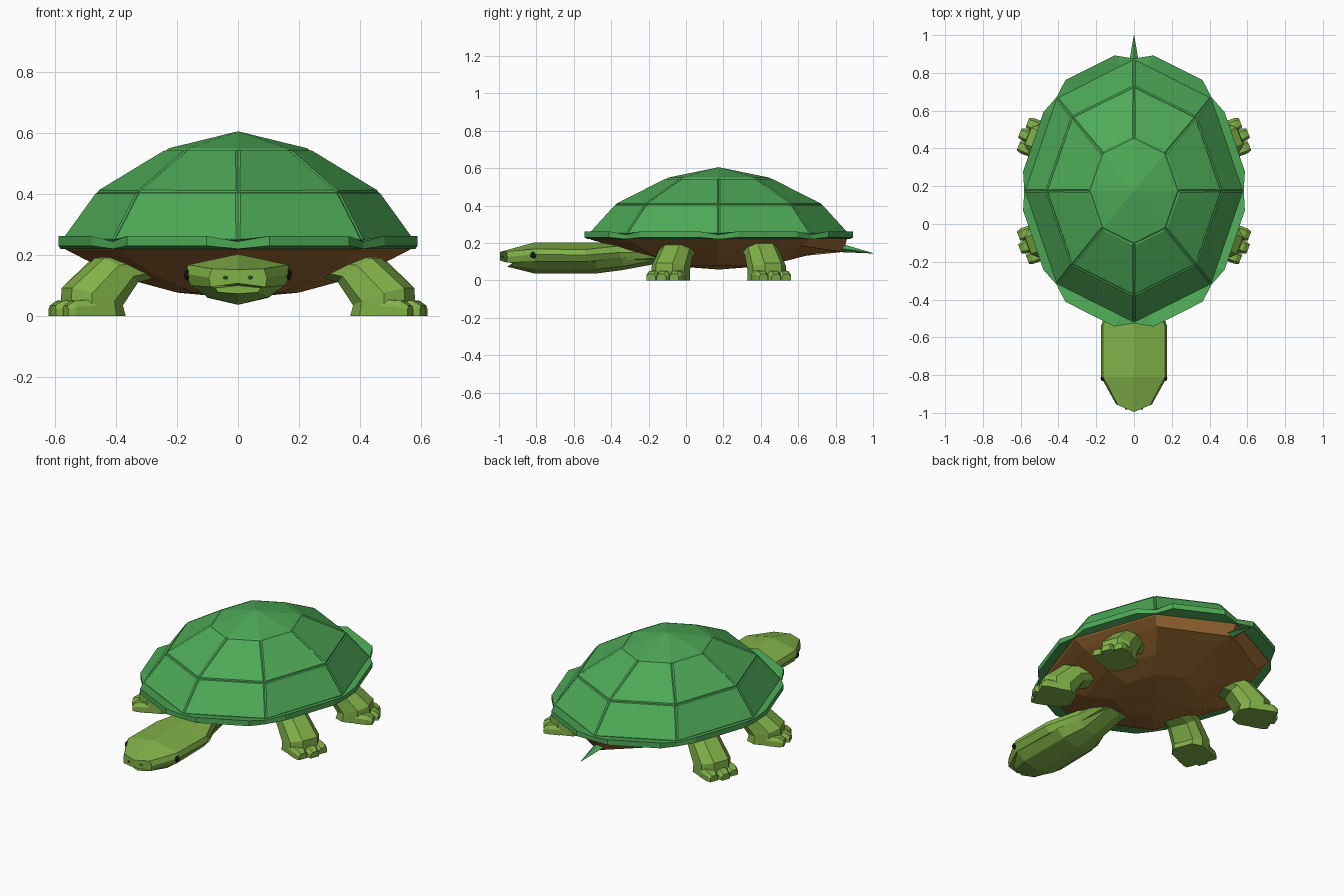
import bpy, bmesh
from math import sin, cos, pi, radians
from mathutils import Vector, Matrix

if "Cube" in bpy.data.objects:
    bpy.data.objects.remove(bpy.data.objects["Cube"])


def material(name, col):
    m = bpy.data.materials.new(name)
    m.diffuse_color = (*col, 1)
    m.use_nodes = True
    m.node_tree.nodes["Principled BSDF"].inputs["Base Color"].default_value = m.diffuse_color
    return m


SHELL = material("shell_green", (0.075, 0.40, 0.095))
SKIN = material("skin_green", (0.22, 0.44, 0.065))
BELLY = material("belly_brown", (0.35, 0.155, 0.035))
DARK = material("dark", (0.01, 0.01, 0.01))
NOSE = material("nostril_green", (0.07, 0.17, 0.03))
CY = 0.175


def finish(name, bm, mat):
    bmesh.ops.recalc_face_normals(bm, faces=bm.faces)
    me = bpy.data.meshes.new(name)
    bm.to_mesh(me)
    bm.free()
    me.materials.append(mat)
    ob = bpy.data.objects.new(name, me)
    bpy.context.collection.objects.link(ob)
    return ob


def loft_bm(rings, caps=True, closed=False):
    bm = bmesh.new()
    vs = [[bm.verts.new(p) for p in r] for r in rings]
    n = len(vs[0])
    pairs = list(zip(vs, vs[1:])) + ([(vs[-1], vs[0])] if closed else [])
    for a, b in pairs:
        for i in range(n):
            j = (i + 1) % n
            bm.faces.new((a[i], a[j], b[j], b[i]))
    if caps and not closed:
        bm.faces.new(vs[0])
        bm.faces.new(vs[-1])
    return bm, vs


def octagon(rx, ry, z):
    return [Vector((rx * cos(k * pi / 4), CY + ry * sin(k * pi / 4), z)) for k in range(8)]


# Domed shell: octagonal rings, with raised plates separated by grooves
edge = octagon(0.575, 0.695, 0.245)
bm, vs = loft_bm([edge, octagon(0.46, 0.55, 0.405), octagon(0.235, 0.28, 0.542)], caps=False)
plates = list(bm.faces)
tip = bm.verts.new((0, CY, 0.6))
cap = [bm.faces.new((vs[-1][i], vs[-1][(i + 1) % 8], tip)) for i in range(8)]
bmesh.ops.recalc_face_normals(bm, faces=bm.faces)
if cap[0].normal.z < 0:
    bmesh.ops.reverse_faces(bm, faces=bm.faces)
bmesh.ops.inset_region(bm, faces=cap, thickness=0.009, depth=0.005, use_boundary=True)
bmesh.ops.inset_individual(bm, faces=plates, thickness=0.009, depth=0.005)
finish("shell", bm, SHELL)

# Scalloped rim: each octagon side flares out, with a notch at every corner
inner, outer = [], []
for k in range(8):
    a, b = edge[k], edge[(k + 1) % 8]
    out = Vector((b.y - a.y, a.x - b.x, 0)).normalized()
    side = abs(out.x) > abs(out.y)
    push = out * (0.045 if side else 0.066)
    away = (a - Vector((0, CY, a.z))).normalized() * 0.006
    for p, o in ((a, away), (a.lerp(b, 0.18), push), (a.lerp(b, 0.82), push)):
        inner.append(p)
        outer.append(p + o)


def level(pts, z, notch=0.0):
    return [Vector((p.x, p.y, z - (notch if i % 3 == 0 else 0))) for i, p in enumerate(pts)]


bm, _ = loft_bm([level(inner, 0.25), level(outer, 0.262, 0.018),
                 level(outer, 0.23, 0.01), level(inner, 0.22)], closed=True)
finish("shell_rim", bm, SHELL)

# Belly: shallow inverted dome with a low rear lip
lip = octagon(0.5, 0.62, 0.185)
lip[2] += Vector((0, 0.045, -0.033))
lip[6].z = 0.2
mid = octagon(0.34, 0.42, 0.115)
mid[2] += Vector((0, 0.12, 0.035))
mid[6].z = 0.145
bm, vs = loft_bm([octagon(0.575, 0.695, 0.235), octagon(0.565, 0.685, 0.218), lip, mid,
                  octagon(0.2, 0.25, 0.077)], caps=False)
low = bm.verts.new((0, CY, 0.058))
for i in range(8):
    bm.faces.new((vs[-1][i], vs[-1][(i + 1) % 8], low))
finish("belly", bm, BELLY)


# Head and jaw: half sections of (x, z), mirrored across the centre
def section(y, half, sweep=0.0):
    right = [Vector((x, y + sweep * x, z)) for x, z in half]
    left = [Vector((-p.x, p.y, p.z)) for p in reversed(right) if p.x > 0]
    return right + left


head = [
    section(-0.995, [(0, 0.152), (0.085, 0.155), (0.095, 0.125), (0.09, 0.095), (0, 0.107)], 0.42),
    section(-0.81, [(0, 0.203), (0.163, 0.168), (0.175, 0.14), (0.155, 0.10), (0, 0.09)]),
    section(-0.54, [(0, 0.203), (0.165, 0.165), (0.175, 0.135), (0.15, 0.10), (0, 0.08)]),
    section(-0.35, [(0, 0.2), (0.09, 0.185), (0.105, 0.15), (0.09, 0.11), (0, 0.08)]),
    section(-0.1, [(0, 0.19), (0.08, 0.18), (0.095, 0.15), (0.08, 0.12), (0, 0.1)]),
]
finish("head", loft_bm(head)[0], SKIN)
jaw = [
    section(-0.955, [(0, 0.1), (0.075, 0.092), (0.065, 0.078), (0, 0.073)], 0.35),
    section(-0.81, [(0, 0.11), (0.155, 0.102), (0.1, 0.062), (0, 0.037)]),
    section(-0.48, [(0, 0.12), (0.145, 0.105), (0.1, 0.06), (0, 0.037)]),
    section(-0.34, [(0, 0.14), (0.095, 0.12), (0.07, 0.075), (0, 0.055)]),
    section(-0.1, [(0, 0.15), (0.08, 0.14), (0.06, 0.12), (0, 0.1)]),
]
finish("jaw", loft_bm(jaw)[0], SKIN)

# Eyes and nostrils
for s in (-1, 1):
    for name, loc, size, mat in (("eye", (s * 0.166, -0.815, 0.136), (0.012, 0.02, 0.02), DARK),
                                 ("nostril", (s * 0.04, -0.979, 0.126), (0.01, 0.005, 0.006), NOSE)):
        bm = bmesh.new()
        bmesh.ops.create_icosphere(bm, subdivisions=1, radius=1,
                                   matrix=Matrix.Translation(loc) @ Matrix.Diagonal((*size, 1)))
        finish(name, bm, mat)

# Tail: small flat spike
bm, vs = loft_bm([[(0.035, 0.8, 0.175), (0, 0.8, 0.205), (-0.035, 0.8, 0.175), (0, 0.8, 0.152)],
                  [(0.001, 1.0, 0.145), (0, 1.0, 0.146), (-0.001, 1.0, 0.145), (0, 1.0, 0.144)]])
finish("tail", bm, SHELL)


# Legs: bent tapered limb plus three stubby toes, built once and mirrored to four corners
def leg_section(top, bottom, w):
    t, b = Vector(top), Vector(bottom)
    half = [(t, 0.5 * w), (t.lerp(b, 0.3), w), (t.lerp(b, 0.75), w), (b, 0.6 * w)]
    return ([Vector((p.x, lat, p.y)) for p, lat in half] +
            [Vector((p.x, -lat, p.y)) for p, lat in reversed(half)])


limb = [leg_section((0.26, 0.205), (0.22, 0.14), 0.08),
        leg_section((0.45, 0.19), (0.335, 0.11), 0.085),
        leg_section((0.565, 0.092), (0.39, 0.035), 0.095),
        leg_section((0.57, 0.0), (0.38, 0.0), 0.095)]


def toe_section(x, w, h):
    return [Vector((x, s * a, z)) for s, a, z in
            ((1, w, 0), (1, w, h * 0.6), (1, w * 0.6, h), (-1, w * 0.6, h), (-1, w, h * 0.6), (-1, w, 0))]


def place(rings, sx, sy, shift=Vector((0, 0, 0))):
    rot = Matrix.Rotation(radians(-21), 3, 'Z')
    pivot = Vector((0.5, 0, 0))
    res = []
    for r in rings:
        row = []
        for p in r:
            q = rot @ (p + shift - pivot) + pivot + Vector((0, -0.092 - CY, 0))
            row.append(Vector((q.x * sx, CY + q.y * -sy, q.z + (0.008 if sy > 0 else 0) * (q.z > 0.1))))
        res.append(row)
    return res


for sx, h in ((-1, "left"), (1, "right")):
    for sy, v in ((-1, "front"), (1, "rear")):
        finish(f"{v}_{h}_leg", loft_bm(place(limb, sx, sy))[0], SKIN)
        for lat, reach in ((-0.066, 0.594), (0, 0.612), (0.066, 0.594)):
            toe = [toe_section(0.5, 0.033, 0.055), toe_section(reach - 0.025, 0.034, 0.05),
                   toe_section(reach, 0.026, 0.034)]
            finish(f"{v}_{h}_toe", loft_bm(place(toe, sx, sy, Vector((0, lat, 0))))[0], SKIN)
